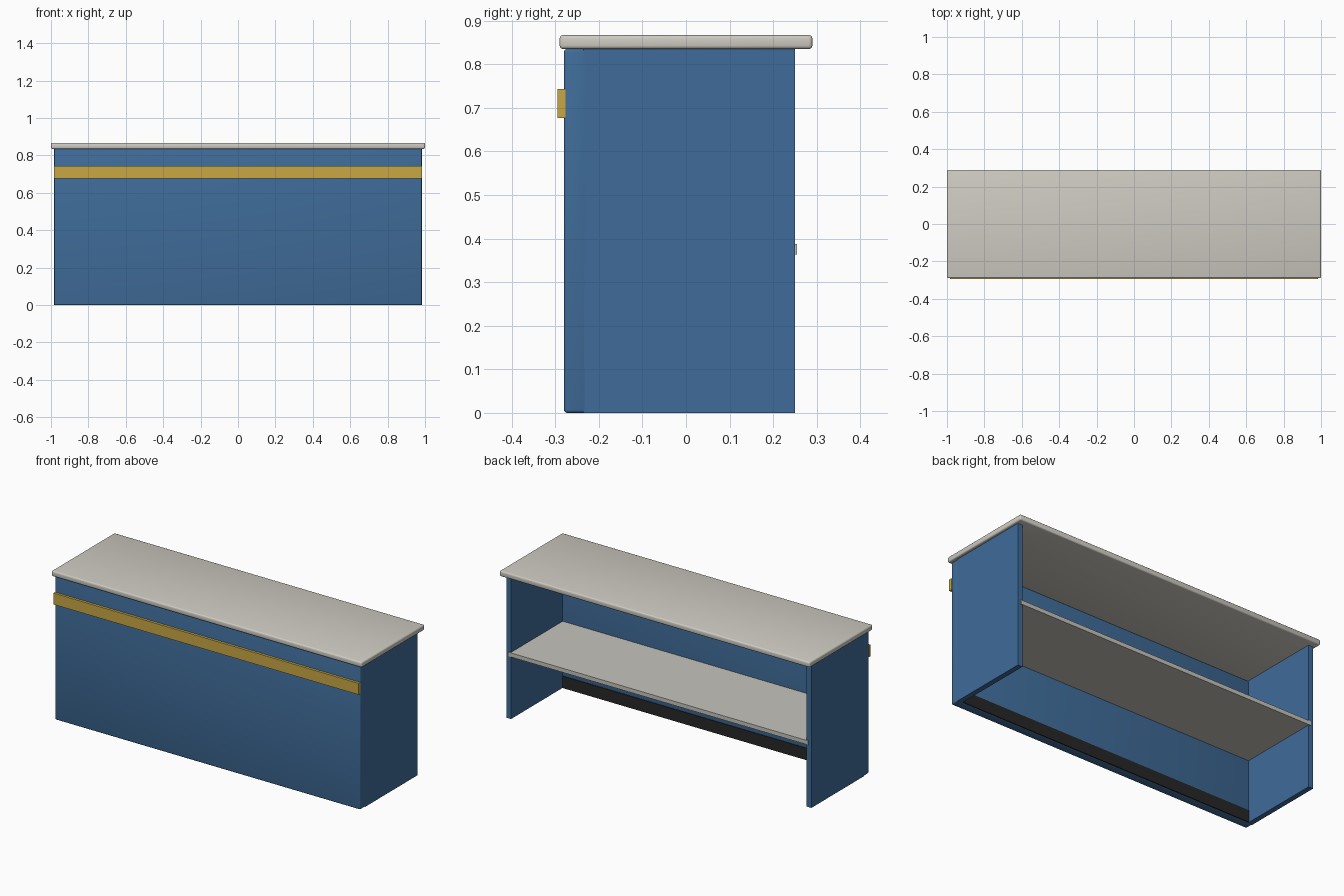
import bpy

cube = bpy.data.objects.get("Cube")
if cube:
    bpy.data.objects.remove(cube, do_unlink=True)


def make_material(name, rgb):
    mat = bpy.data.materials.new(name)
    mat.use_nodes = True
    mat.diffuse_color = (*rgb, 1)
    mat.node_tree.nodes["Principled BSDF"].inputs["Base Color"].default_value = (*rgb, 1)
    return mat


blue = make_material("blue paint", (0.05, 0.15, 0.32))
stone = make_material("pale worktop", (0.62, 0.60, 0.54))
shelf_grey = make_material("shelf grey", (0.56, 0.55, 0.50))
gold = make_material("gold trim", (0.58, 0.39, 0.06))
black = make_material("black kick", (0.02, 0.02, 0.02))


def box(name, x, y, z, mat, bevel=0):
    """Box from (min, max) ranges, with optional rounded, smooth edges."""
    bpy.ops.mesh.primitive_cube_add(
        size=1, location=[sum(r) / 2 for r in (x, y, z)])
    obj = bpy.context.object
    obj.name = name
    obj.scale = [r[1] - r[0] for r in (x, y, z)]
    bpy.ops.object.transform_apply(location=False, rotation=False, scale=True)
    obj.data.materials.append(mat)
    if bevel:
        mod = obj.modifiers.new("rounded edges", "BEVEL")
        mod.width = bevel
        mod.segments = 3
        bpy.ops.object.shade_smooth()
    return obj


HALF = 0.983    # half width of the body
INNER = 0.953   # inner face of the side panels

# Worktop and body panels
box("worktop", (-1, 1), (-0.29, 0.29), (0.835, 0.867), stone, 0.008)
box("front_panel", (-HALF, HALF), (-0.28, -0.226), (0, 0.835), blue, 0.007)
for name, side in (("left_panel", 1), ("right_panel", -1)):
    box(name, sorted((side * INNER, side * HALF)), (-0.235, 0.25), (0, 0.836), blue)

# Trim band across the front
box("trim_band", (-HALF - 0.001, HALF + 0.001), (-0.295, -0.277), (0.677, 0.743), gold)

# Shelf and kick board in the open back
box("shelf", (-0.965, 0.965), (-0.235, 0.255), (0.364, 0.388), shelf_grey)
box("kick_board", (-0.96, 0.96), (-0.25, -0.222), (0.001, 0.07), black)
